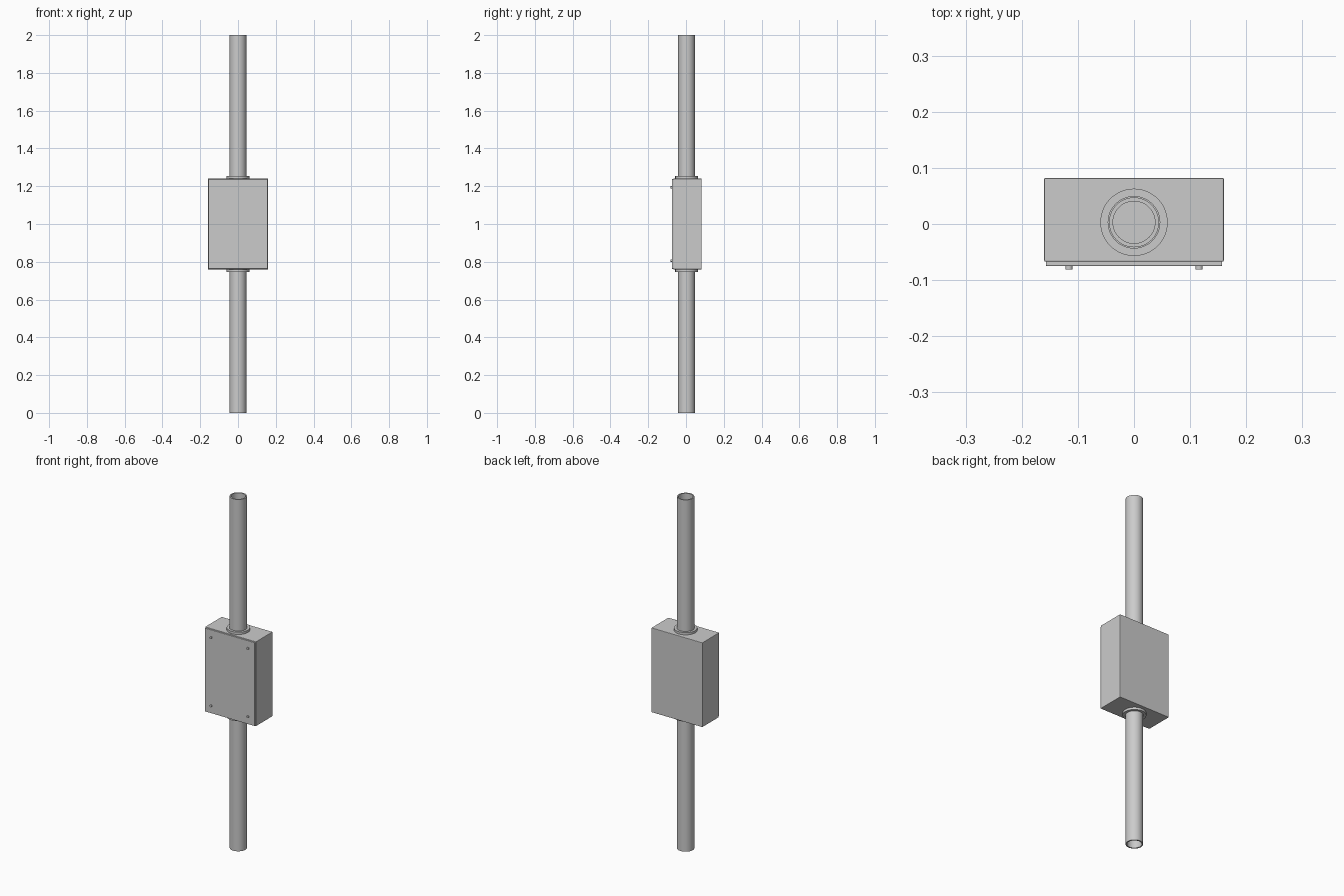
import bpy, bmesh
from math import radians

if "Cube" in bpy.data.objects:
    bpy.data.objects.remove(bpy.data.objects["Cube"])

AXIS_Y = 0.003   # pipe centre line
MID_Z = 1.0


def box(name, x, y0, y1, z0, z1, bevel):
    bpy.ops.mesh.primitive_cube_add(size=1, location=(0, (y0 + y1) / 2, (z0 + z1) / 2))
    ob = bpy.context.object
    ob.name = name
    ob.scale = (2 * x, y1 - y0, z1 - z0)
    bpy.ops.object.transform_apply(location=False, rotation=False, scale=True)
    mod = ob.modifiers.new("edge_bevel", 'BEVEL')
    mod.width = bevel
    mod.segments = 2
    return ob


def tube(name, profile, segments=48):
    """Revolve a closed (radius, z) profile around the pipe axis."""
    bm = bmesh.new()
    verts = [bm.verts.new((r, 0, z)) for r, z in profile]
    edges = [bm.edges.new((verts[i - 1], verts[i])) for i in range(len(verts))]
    bmesh.ops.spin(bm, geom=verts + edges, cent=(0, 0, 0), axis=(0, 0, 1),
                   angle=radians(360), steps=segments)
    bmesh.ops.remove_doubles(bm, verts=bm.verts, dist=1e-5)
    bmesh.ops.recalc_face_normals(bm, faces=bm.faces)
    mesh = bpy.data.meshes.new(name)
    bm.to_mesh(mesh)
    bm.free()
    ob = bpy.data.objects.new(name, mesh)
    ob.location = (0, AXIS_Y, 0)
    bpy.context.collection.objects.link(ob)
    smooth(ob)
    return ob


def smooth(ob):
    bpy.ops.object.select_all(action='DESELECT')
    ob.select_set(True)
    bpy.context.view_layer.objects.active = ob
    bpy.ops.object.shade_smooth_by_angle(angle=radians(30))


def ring(r_in, r_out, z0, z1):
    return [(r_in, z0), (r_out, z0), (r_out, z1), (r_in, z1)]


# Junction box and front cover
box("junction_box", 0.16, -0.067, 0.082, 0.76, 1.24, 0.002)
box("front_cover", 0.157, -0.075, -0.066, 0.763, 1.237, 0.0015)

# Open pipes with a collar where each meets the box
tube("lower_pipe", ring(0.0375, 0.0445, 0.0, 0.765))
tube("upper_pipe", ring(0.0375, 0.0445, 1.235, 2.0))
tube("lower_collar", ring(0.046, 0.06, 0.747, 0.762))
tube("upper_collar", ring(0.046, 0.06, 1.238, 1.253))

# Cover screws at the four corners
for x in (-0.116, 0.116):
    for z in (MID_Z - 0.194, MID_Z + 0.194):
        bpy.ops.mesh.primitive_cylinder_add(vertices=24, radius=0.0065, depth=0.008,
                                            location=(x, -0.077, z),
                                            rotation=(radians(90), 0, 0))
        screw = bpy.context.object
        screw.name = "cover_screw"
        smooth(screw)
